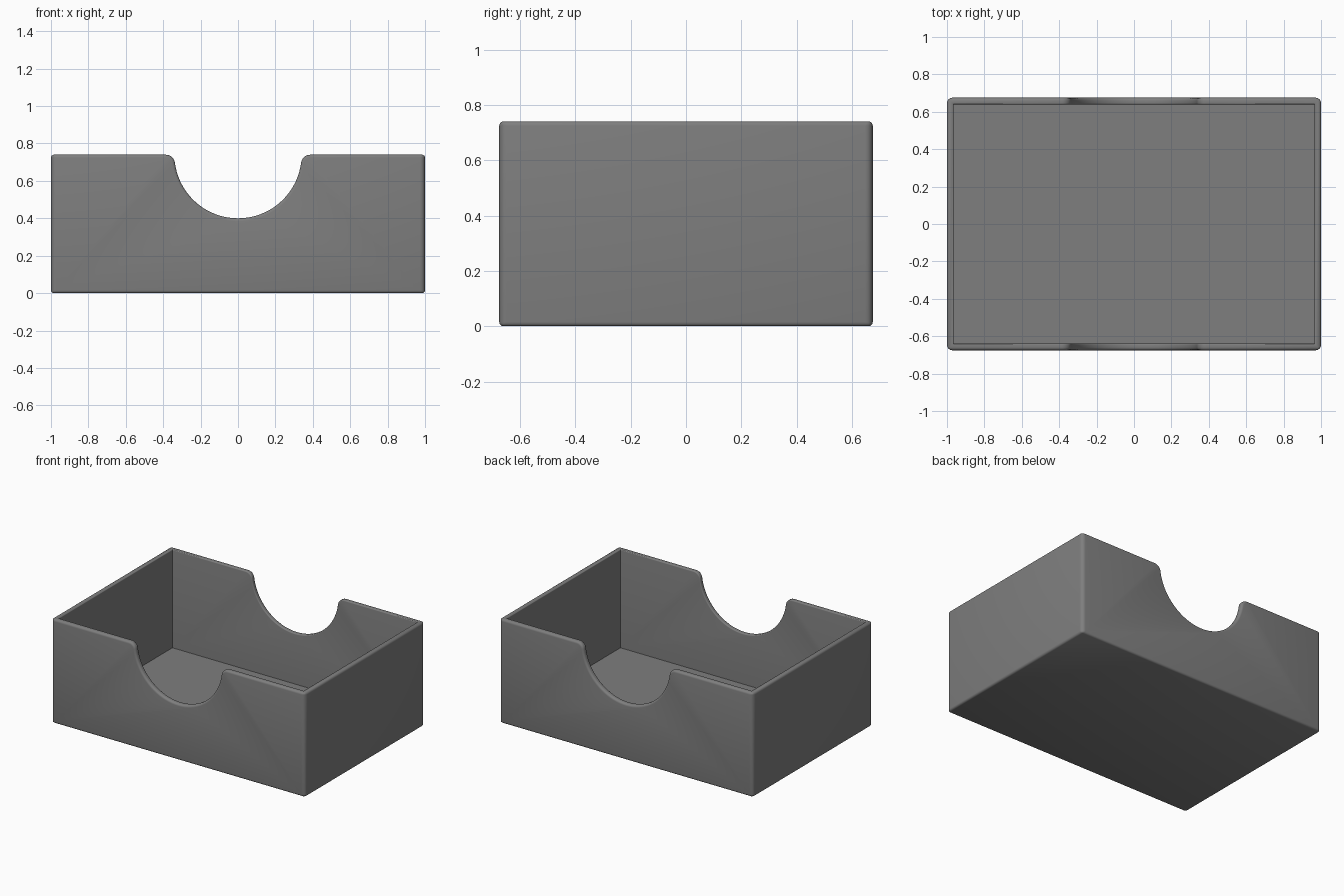
import bpy, bmesh, math

if "Cube" in bpy.data.objects:
    bpy.data.objects.remove(bpy.data.objects["Cube"])

W, D, H = 1.0, 0.675, 0.74        # half width, half depth, height
WALL, FLOOR = 0.036, 0.04
R, F = 0.34, 0.05                 # notch radius, fillet radius at its top corners

grey = bpy.data.materials.new("grey")
grey.diffuse_color = (0.21, 0.21, 0.21, 1)
grey.use_nodes = True
grey.node_tree.nodes["Principled BSDF"].inputs["Base Color"].default_value = grey.diffuse_color


def mesh_object(name, bm):
    mesh = bpy.data.meshes.new(name)
    bmesh.ops.recalc_face_normals(bm, faces=bm.faces)
    bm.to_mesh(mesh)
    bm.free()
    obj = bpy.data.objects.new(name, mesh)
    bpy.context.collection.objects.link(obj)
    return obj


# Front profile: rectangle with a filleted half-round finger notch
a = math.sqrt(R * R + 2 * R * F)              # x of the fillet centre
t = math.atan2(F, a)                          # where fillet meets notch arc
right = [(a + F * math.cos(u), H - F + F * math.sin(u))
         for u in (math.pi / 2 + (math.pi / 2 - t) * i / 8 for i in range(9))]
arc = [(R * math.cos(u), H + R * math.sin(u))
       for u in (-t - (math.pi - 2 * t) * i / 40 for i in range(1, 40))]
left = [(-x, z) for x, z in reversed(right)]
profile = [(W, 0), (W, H)] + right + arc + left + [(-W, H), (-W, 0)]

bm = bmesh.new()
face = bm.faces.new([bm.verts.new((x, -D, z)) for x, z in profile])
new = bmesh.ops.extrude_face_region(bm, geom=[face])["geom"]
bmesh.ops.translate(bm, vec=(0, 2 * D, 0),
                    verts=[v for v in new if isinstance(v, bmesh.types.BMVert)])
tray = mesh_object("tray", bm)

# Cavity cutter
bm = bmesh.new()
bmesh.ops.create_cube(bm, size=2)
for v in bm.verts:
    v.co = (v.co.x * (W - WALL), v.co.y * (D - WALL), FLOOR if v.co.z < 0 else 1.2)
cutter = mesh_object("cavity_cutter", bm)
cutter.hide_render = True
cutter.hide_set(True)

bpy.context.view_layer.objects.active = tray
tray.select_set(True)
cut = tray.modifiers.new("cavity", "BOOLEAN")
cut.object = cutter
cut.operation = "DIFFERENCE"
cut.solver = "EXACT"
bpy.ops.object.modifier_apply(modifier=cut.name)
bpy.data.objects.remove(cutter)

# Round the outer edges most, the inner rim least, inside corners not at all
bm = bmesh.new()
bm.from_mesh(tray.data)
bmesh.ops.dissolve_limit(bm, angle_limit=0.002, verts=bm.verts, edges=bm.edges)
weight = bm.edges.layers.float.new("bevel_weight_edge")
for e in bm.edges:
    if e.calc_face_angle_signed(0) < math.radians(40):
        continue
    p, q = e.verts[0].co, e.verts[1].co
    m = (p + q) / 2
    outer = abs(m.x) > W - 0.01 or abs(m.y) > D - 0.01
    vertical = abs(p.z - q.z) > 0.5
    e[weight] = (1.0 if vertical else 0.55) if outer else 0.25
bm.to_mesh(tray.data)
bm.free()

bevel = tray.modifiers.new("rounded_edges", "BEVEL")
bevel.limit_method = "WEIGHT"
bevel.width = 0.028
bevel.segments = 4
bevel.use_clamp_overlap = False
bpy.ops.object.modifier_apply(modifier=bevel.name)
tray.data.materials.clear()
tray.data.materials.append(grey)
bpy.ops.object.shade_smooth_by_angle(angle=math.radians(35))
